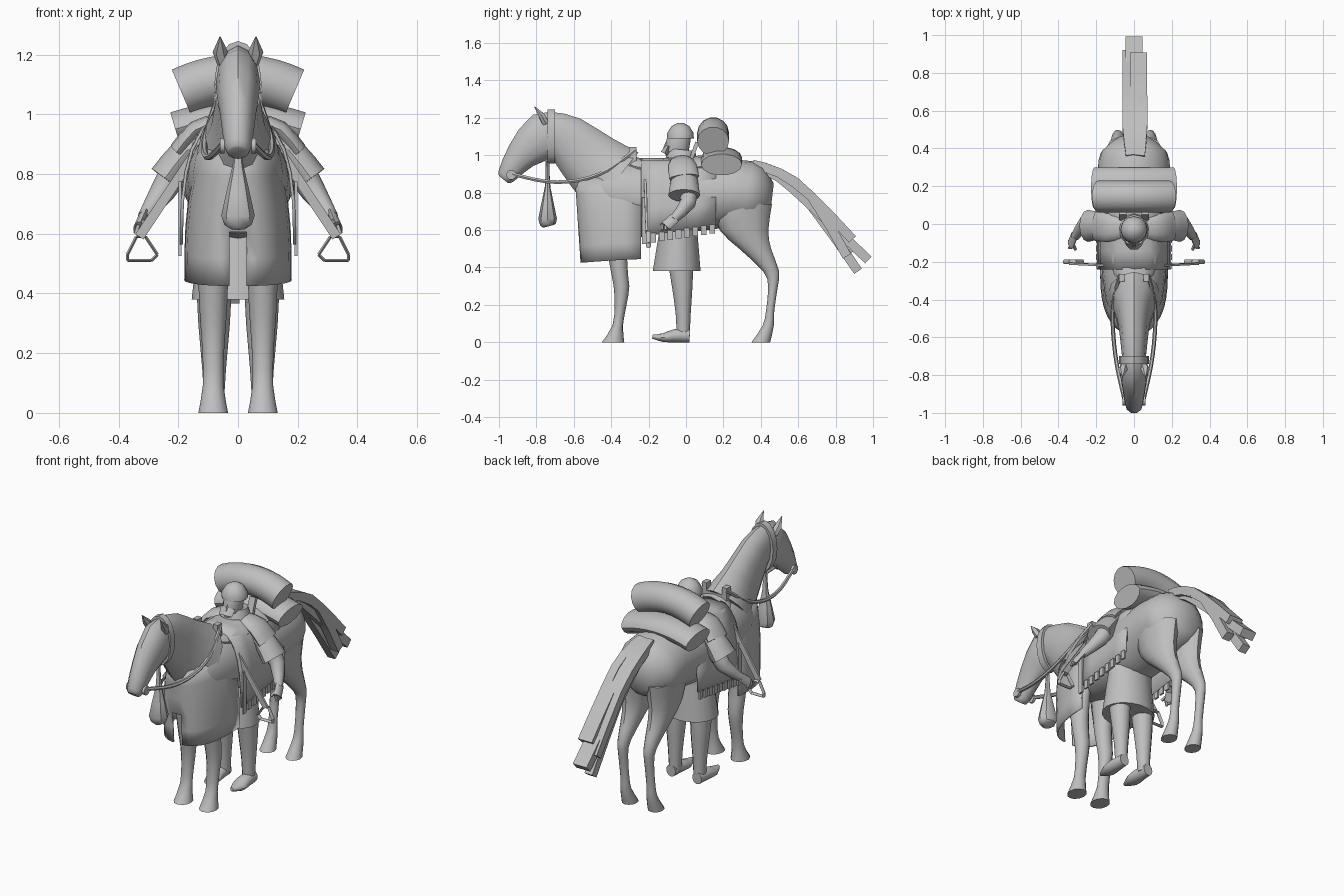
import bpy, bmesh, math
from mathutils import Vector

default_cube = bpy.data.objects.get("Cube")
if default_cube:
    bpy.data.objects.remove(default_cube)

SHADE = (.52, .52, .52, 1)
grey = bpy.data.materials.new("plain grey")
grey.use_nodes = True
grey.diffuse_color = SHADE
grey.node_tree.nodes["Principled BSDF"].inputs["Base Color"].default_value = SHADE

SIDES = (("left", 1), ("right", -1))
ACROSS, FORWARD, UPRIGHT = Vector((1, 0, 0)), Vector((0, 1, 0)), Vector((0, 0, 1))


def finish(name, bm):
    bmesh.ops.recalc_face_normals(bm, faces=bm.faces)
    mesh = bpy.data.meshes.new(name)
    bm.to_mesh(mesh)
    bm.free()
    mesh.materials.append(grey)
    mesh.shade_smooth()
    mesh.set_sharp_from_angle(angle=math.radians(40))
    obj = bpy.data.objects.new(name, mesh)
    bpy.context.collection.objects.link(obj)
    return obj


def spline(stations, steps):
    """Add smooth in-between stations along a path."""
    result, last = [], len(stations) - 1
    for i in range(last):
        before, start = stations[max(i - 1, 0)], stations[i]
        end, after = stations[i + 1], stations[min(i + 2, last)]
        for k in range(steps):
            t = k / steps
            ease = t * t * (3 - 2 * t)
            pull_in, pull_out = t * (1 - t) ** 2 / 2, t * t * (t - 1) / 2
            result.append([b + (c - b) * ease + (c - a) * pull_in + (d - b) * pull_out
                           for a, b, c, d in zip(before, start, end, after)])
    return result + [list(stations[last])]


def limb(name, stations, sides=12, steps=2, axis=ACROSS, facing=None):
    """Skin oval rings; a station is x, y, z, half width along the axis, half depth."""
    stations = spline(stations, steps)
    centres = [Vector(station[:3]) for station in stations]
    phase, grow = (math.pi / 4, math.sqrt(2)) if sides == 4 else (0, 1)
    bm = bmesh.new()
    rings = []
    for i, (centre, station) in enumerate(zip(centres, stations)):
        ahead = centres[min(i + 1, len(centres) - 1)] - centres[max(i - 1, 0)]
        along = facing or ahead.normalized()
        wide = (axis - along * axis.dot(along)).normalized()
        deep = along.cross(wide)
        ring = []
        for k in range(sides):
            turn = phase + math.tau * k / sides
            offset = wide * station[3] * math.cos(turn) + deep * station[4] * math.sin(turn)
            ring.append(bm.verts.new(centre + offset * grow))
        rings.append(ring)
    for lower, upper in zip(rings, rings[1:]):
        for k in range(sides):
            bm.faces.new((lower[k], lower[k - 1], upper[k - 1], upper[k]))
    bm.faces.new(rings[0])
    bm.faces.new(rings[-1])
    return finish(name, bm)


def pair(name, stations, **options):
    for side, sign in SIDES:
        limb(f"{side}_{name}", [(sign * x, *rest) for x, *rest in stations], **options)


def profile(x, rows):
    return [(x, *row) for row in rows]


def cord(points, radius, depth=None):
    return [(*point, radius, depth or radius) for point in points]


def sheet(name, rows, keep=lambda row, column: True):
    bm = bmesh.new()
    grid = [[bm.verts.new(point) for point in row] for row in rows]
    for r in range(len(grid) - 1):
        for c in range(len(grid[r]) - 1):
            if keep(r, c):
                bm.faces.new((grid[r][c], grid[r][c + 1], grid[r + 1][c + 1], grid[r + 1][c]))
    thickness = finish(name, bm).modifiers.new("thickness", "SOLIDIFY")
    thickness.thickness = .01


def box(name, centre, size):
    bm = bmesh.new()
    bmesh.ops.create_cube(bm, size=1)
    bmesh.ops.scale(bm, vec=size, verts=bm.verts)
    bmesh.ops.translate(bm, vec=centre, verts=bm.verts)
    finish(name, bm)


def rounded(value, power):
    return math.copysign(abs(value) ** power, value)


# Horse trunk, neck and head
limb("horse_body", profile(0, [(-.53, .8, .08, .08), (-.4, .8, .15, .17), (-.1, .77, .18, .19),
                               (.25, .8, .19, .18), (.38, .78, .175, .165), (.46, .77, .08, .08)]), sides=20)
limb("horse_neck", profile(0, [(-.38, .86, .14, .2), (-.5, .96, .09, .17),
                               (-.64, 1.09, .07, .13), (-.74, 1.135, .06, .1)]))
limb("horse_head", profile(0, [(-.67, 1.11, .05, .11), (-.76, 1.1, .075, .13), (-.88, 1, .06, .085),
                               (-.96, .89, .045, .05), (-.975, .87, .03, .03)]))
pair("ear", [(.05, -.75, 1.17, .02, .02), (.06, -.77, 1.21, .025, .02), (.06, -.81, 1.26, .002, .002)],
     sides=6, steps=1)

# Horse legs with marked knees and hocks
pair("front_leg", profile(.083, [(-.37, .7, .05, .09), (-.365, .45, .05, .05), (-.345, .3, .043, .042),
                                 (-.35, .2, .036, .032), (-.365, .09, .035, .028),
                                 (-.39, 0, .05, .06)]), facing=UPRIGHT)
pair("hind_leg", profile(.085, [(.3, .74, .085, .16), (.31, .6, .07, .13), (.37, .5, .055, .085),
                                (.455, .38, .033, .043), (.465, .3, .027, .026), (.45, .17, .025, .022),
                                (.44, .09, .03, .03), (.4, 0, .043, .05)]), facing=UPRIGHT)

# Tail made of long flat locks, fanned over two layers
tips = [(.025, .89, .55), (-.02, .92, .38), (-.035, .9, .49), (0, .975, .44), (.045, .86, .46)]
for number, (x, y, z) in enumerate(tips):
    width = .045 if number % 3 == 0 else .025
    lift = .05 if number % 2 == 0 else 0
    path = [(x / 2, .36, .95), (x, .5, .88 + lift / 2), (x, .67, .73 + lift), (x, y, z)]
    limb(f"tail_lock_{number}", cord(path, width, .025), sides=4)

# Chest cloth wrapped round the shoulders, split at the front
cloth_rows = []
for level in range(6):
    rise = level / 5
    half_width = .18 - .06 * rise ** 3
    reach = .325 + .03 * rise
    angles = [math.pi * step / 17 for step in range(18)]
    cloth_rows.append([(half_width * rounded(math.cos(a), .75),
                        -.24 - reach * rounded(math.sin(a), .75),
                        .445 - .02 * math.sin(a) + .45 * rise) for a in angles])
sheet("chest_cloth", cloth_rows, keep=lambda row, column: column != 8 or row > 1)

# Saddle blanket arched over the back, with a fringe
def hem(y):
    return .6 + .15 * y

blanket_rows = []
for step in range(5):
    y = -.24 + step / 10
    angles = [math.pi * part / 12 for part in range(13)]
    blanket_rows.append([(.195 * rounded(math.cos(a), .6), y,
                          hem(y) + (.985 - hem(y)) * rounded(math.sin(a), .8)) for a in angles])
sheet("saddle_blanket", blanket_rows)
for side, sign in SIDES:
    for tooth in range(9):
        y = -.22 + .045 * tooth
        box(f"{side}_fringe_{tooth}", (.195 * sign, y, hem(y) - .015), (.01, .03, .05))
    box(side + "_saddle_flap", (.195 * sign, -.22, .65), (.01, .03, .25))
    box(side + "_pommel_post", (.065 * sign, -.285, 1), (.03, .04, .09))

# Saddle seat and pommel
limb("saddle_seat", profile(0, [(-.3, .95, .08, .05), (-.2, .93, .13, .05), (.1, .94, .14, .06)]))
box("saddle_pommel", (0, -.285, .97), (.16, .04, .06))

# Stirrups on their leathers
pair("stirrup_leather", cord([(.13, -.22, .89), (.33, -.21, .59)], .006, .016),
     sides=4, steps=1, axis=FORWARD)
corners = [(.31, -.2, .59), (.34, -.2, .59), (.37, -.2, .53), (.37, -.2, .51), (.29, -.2, .51), (.27, -.2, .53)]
for number, corner in enumerate(corners):
    pair(f"stirrup_bar_{number}", cord([corners[number - 1], corner], .013, .006),
         sides=6, steps=1, axis=FORWARD)

# Bridle, reins and throat tassel
limb("bridle_band", cord([(0, -.74, 1.1), (0, -.7, 1.1)], .079, .145), sides=16, steps=1)
pair("bit_ring", cord([(.045, -.935, .895), (.06, -.935, .895)], .026), steps=1, axis=FORWARD)
pair("rein", cord([(.05, -.93, .9), (.09, -.75, .86), (.11, -.58, .865), (.11, -.42, .92),
                   (.075, -.27, 1.03)], .011), sides=6, steps=3)
limb("throat_tassel", profile(0, [(-.74, .97, .01, .01), (-.74, .83, .018, .015),
                                  (-.74, .66, .056, .05), (-.735, .62, .03, .03)]), sides=8)

# Two drooping bedrolls behind the saddle
def bedroll(name, y, z, reach, droop, width, height):
    bend = [(k / 5, (k / 5) ** 2) for k in range(-5, 6)]
    path = [(reach * out, y, z - droop * fall) for out, fall in bend]
    limb(name, cord(path, width, height), sides=14, steps=1, axis=FORWARD)

bedroll("upper_bedroll", .145, 1.12, .19, .045, .085, .083)
bedroll("lower_bedroll", .19, .985, .21, .035, .11, .06)

# Rider trunk, skirt and legs
limb("rider_torso", profile(0, [(-.03, .55, .13, .09), (-.02, .88, .13, .09),
                                (-.02, .96, .12, .075), (-.02, 1.01, .06, .05)]))
limb("rider_skirt", profile(0, [(-.05, .38, .155, .13), (-.04, .62, .13, .1)]), sides=18, facing=UPRIGHT)
pair("rider_leg", profile(.08, [(-.03, .45, .06, .07), (-.02, .3, .053, .055),
                                (-.015, .15, .04, .04), (-.015, .03, .033, .035)]))
pair("shoe", profile(.085, [(.02, .035, .03, .035), (-.06, .035, .04, .035),
                            (-.12, .025, .04, .024), (-.18, .03, .01, .01)]))

# Rider shoulders, arms and hands
pair("shoulder_pad", [(.07, -.02, .97, .06, .03), (.14, -.02, .95, .075, .03), (.2, -.01, .88, .08, .03)],
     axis=FORWARD)
pair("sleeve", [(.1, -.02, .92, .06, .045), (.17, -.01, .88, .07, .05), (.245, -.01, .785, .085, .055)],
     axis=FORWARD)
pair("forearm", [(.2, .01, .83, .05, .05), (.25, .01, .745, .043, .043), (.315, -.07, .655, .022, .022)],
     axis=FORWARD)
pair("hand", cord([(.315, -.06, .665), (.335, -.11, .62)], .03, .015), sides=8, axis=FORWARD)
pair("thumb", cord([(.325, -.1, .65), (.31, -.135, .625)], .009), sides=5, steps=1, axis=FORWARD)
for finger in range(3):
    y = -.09 - .018 * finger
    pair(f"finger_{finger}", cord([(.333, y, .63), (.343, y, .6)], .008), sides=5, steps=1, axis=FORWARD)

# Rider head, helmet, scarf and shoulder straps
limb("rider_head", profile(0, [(-.05, .98, .03, .05), (-.05, 1.03, .05, .065), (-.03, 1.12, .05, .06)]))
limb("rider_nose", profile(0, [(-.11, 1.03, .014, .017), (-.1, 1.07, .008, .01)]), sides=6, steps=1)
limb("helmet", profile(0, [(-.03, 1.09, .072, .072), (-.03, 1.12, .07, .07),
                           (-.03, 1.155, .048, .048), (-.03, 1.173, .016, .016)]), steps=1)
limb("scarf_collar", profile(0, [(-.025, .98, .085, .085), (-.02, 1.03, .065, .07)]), steps=1)
limb("scarf_knot", profile(0, [(-.115, 1.01, .04, .025), (-.095, 1.05, .05, .015)]), sides=6, steps=1)
pair("shoulder_strap", cord([(.06, .02, .96), (.06, .06, 1.07)], .02, .01), sides=4, steps=1)
